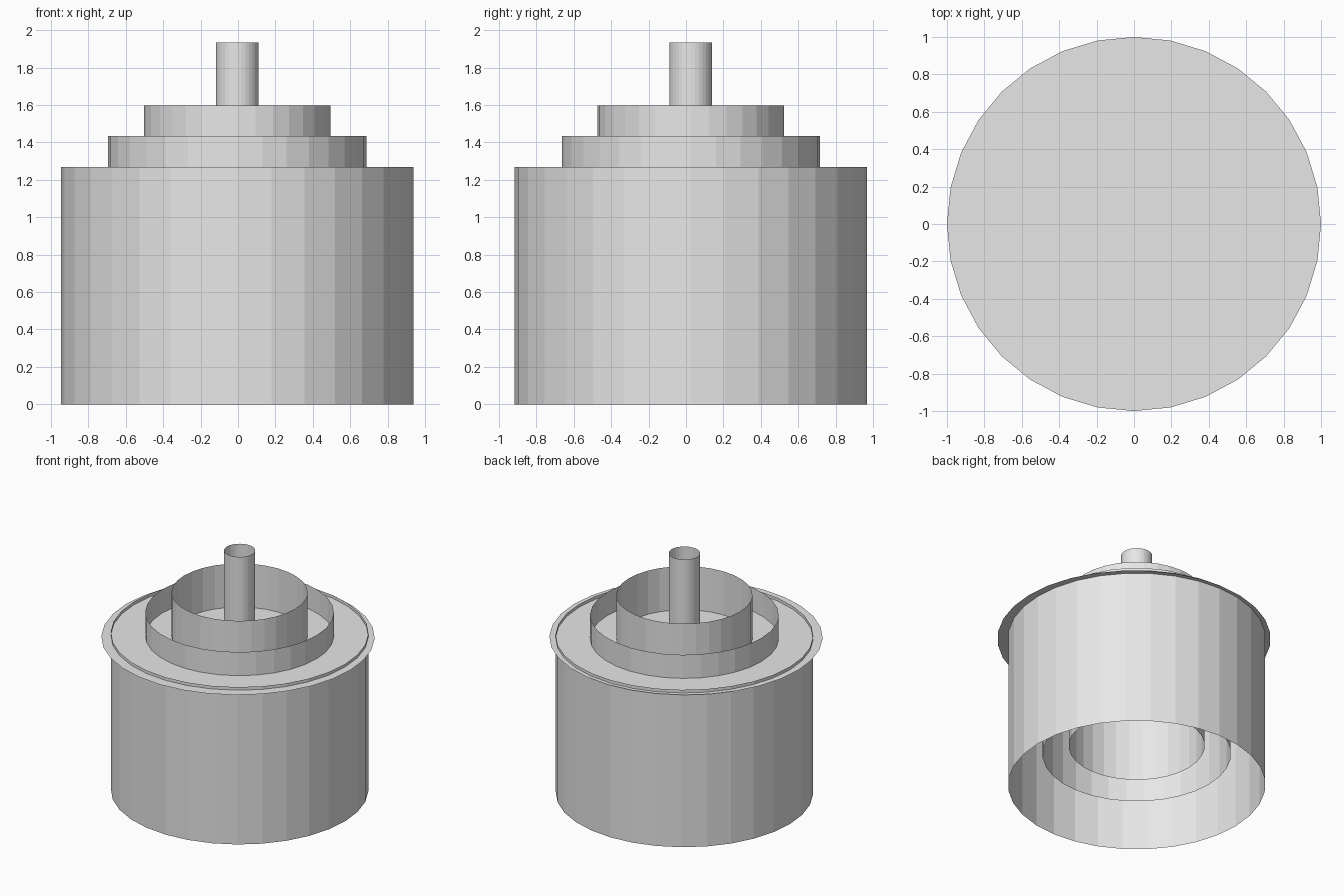
import bpy

# Remove the default object
cube = bpy.data.objects.get("Cube")
if cube:
    bpy.data.objects.remove(cube, do_unlink=True)

# Single plain grey
grey = bpy.data.materials.new("plain_grey")
grey.use_nodes = True
colour = (0.8, 0.8, 0.8, 1.0)
grey.diffuse_color = colour
grey.node_tree.nodes["Principled BSDF"].inputs["Base Color"].default_value = colour

SIDES = 32
AXIS_X, AXIS_Y = -0.004, 0.026


def finish(name):
    obj = bpy.context.object
    obj.name = name
    obj.data.materials.append(grey)
    return obj


def open_tube(name, radius, bottom, top):
    """Thin-walled tube without end caps, on the shared axis."""
    bpy.ops.mesh.primitive_cylinder_add(
        vertices=SIDES, radius=radius, depth=top - bottom, end_fill_type='NOTHING',
        location=(AXIS_X, AXIS_Y, (top + bottom) / 2))
    return finish(name)


# Nested open tubes, widest first
open_tube("outer_wall", 0.942, 0.0, 1.27)
open_tube("middle_ring", 0.69, 0.26, 1.435)
open_tube("inner_ring", 0.498, 0.33, 1.597)
open_tube("centre_pipe", 0.114, 0.665, 1.935)

# Flat plate that overhangs the outer wall just under its rim
bpy.ops.mesh.primitive_circle_add(vertices=SIDES, radius=1.0, fill_type='NGON',
                                  location=(0, 0, 1.245))
finish("cover_plate")
